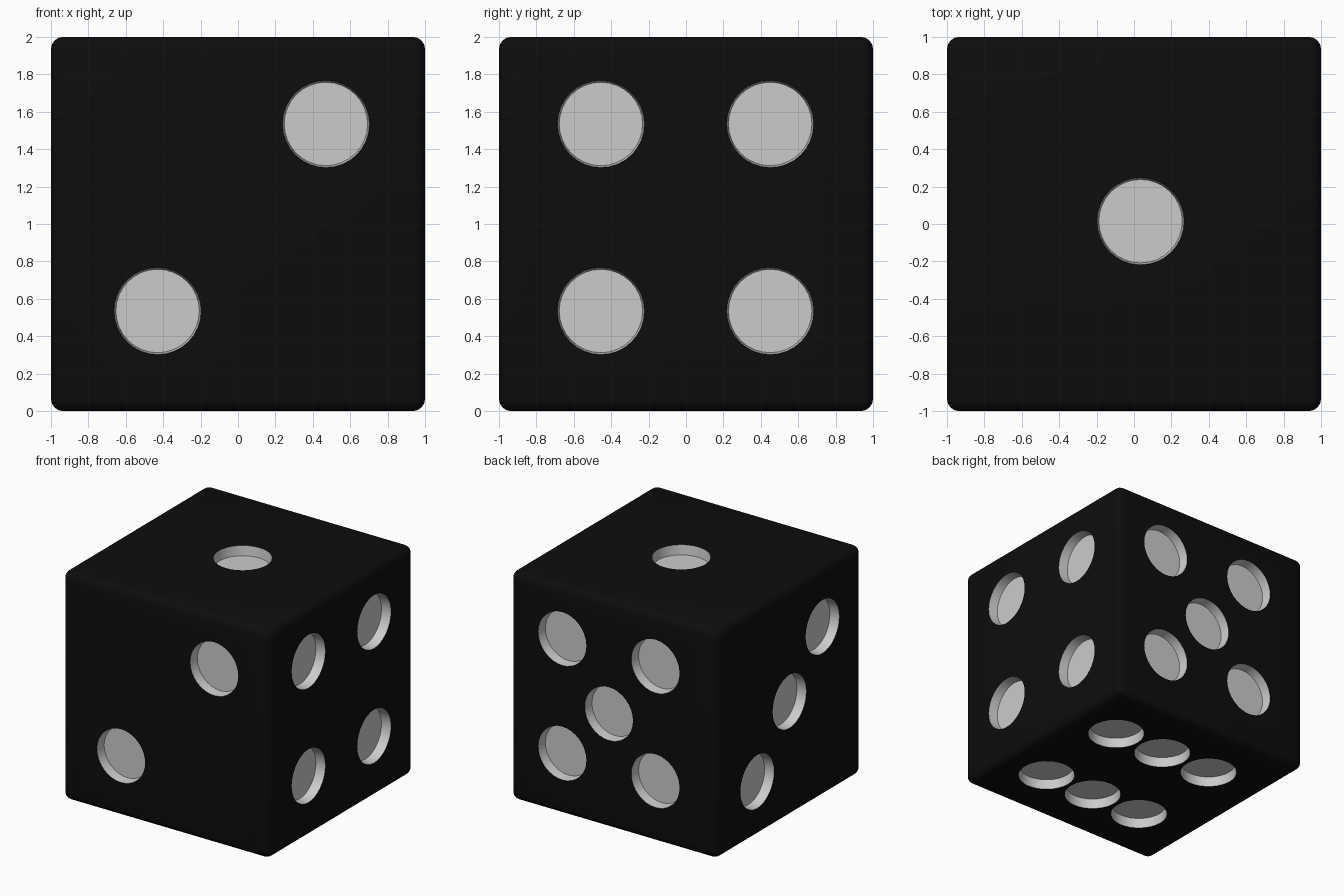
import bpy, bmesh, math
from mathutils import Matrix, Vector

if "Cube" in bpy.data.objects:
    bpy.data.objects.remove(bpy.data.objects["Cube"])

DEPTH, LIFT = 0.085, 0.05
R_FLOOR, R_TOP = 0.223, 0.239


def material(name, value):
    m = bpy.data.materials.new(name)
    m.diffuse_color = (value, value, value, 1)
    m.use_nodes = True
    m.node_tree.nodes["Principled BSDF"].inputs["Base Color"].default_value = m.diffuse_color
    return m


def make_object(name, bm, mat):
    me = bpy.data.meshes.new(name)
    bm.to_mesh(me)
    bm.free()
    me.materials.append(mat)
    ob = bpy.data.objects.new(name, me)
    bpy.context.collection.objects.link(ob)
    return ob


# Rounded cube body
bm = bmesh.new()
bmesh.ops.create_cube(bm, size=2, matrix=Matrix.Translation((0, 0, 1)))
bmesh.ops.bevel(bm, geom=bm.edges[:], offset=0.065, segments=4,
                profile=0.5, affect='EDGES')
body = make_object("die_body", bm, material("black_body", 0.004))

# Pip centres on each face, keyed by outward normal
pips = {
    (0, 0, 1): [(0.035, 0.015, 2)],
    (0, -1, 0): [(0.47, -1, 1.535), (-0.43, -1, 0.535)],
    (-1, 0, 0): [(-1, -0.455, 1.49), (-1, 0, 1.01), (-1, 0.445, 0.48)],
    (1, 0, 0): [(1, y, z) for y in (-0.455, 0.45) for z in (0.535, 1.535)],
    (0, 1, 0): [(x, 1, z) for x in (-0.405, 0.495) for z in (0.54, 1.54)]
               + [(0.045, 1, 1.005)],
    (0, 0, -1): [(x, y, 0) for x in (-0.435, 0.067, 0.567) for y in (-0.455, 0.445)],
}

# Slightly tapered round cutters for the recessed pips
bm = bmesh.new()
for normal, centres in pips.items():
    n = Vector(normal)
    turn = n.to_track_quat('Z', 'Y').to_matrix().to_4x4()
    for c in centres:
        mid = Vector(c) + n * (LIFT - DEPTH) / 2
        bmesh.ops.create_cone(bm, cap_ends=True, segments=32, radius1=R_FLOOR,
                              radius2=R_TOP, depth=DEPTH + LIFT,
                              matrix=Matrix.Translation(mid) @ turn)
cutter = make_object("pip_cutters", bm, material("pale_pip", 0.8))
cutter.hide_render = True

# Carve the pips, keeping the pale colour inside them
mod = body.modifiers.new("pips", 'BOOLEAN')
mod.operation = 'DIFFERENCE'
mod.solver = 'EXACT'
mod.material_mode = 'TRANSFER'
mod.object = cutter
bpy.context.view_layer.objects.active = body
body.select_set(True)
bpy.ops.object.modifier_apply(modifier=mod.name)
bpy.data.objects.remove(cutter)
bpy.ops.object.shade_smooth_by_angle(angle=math.radians(30))
